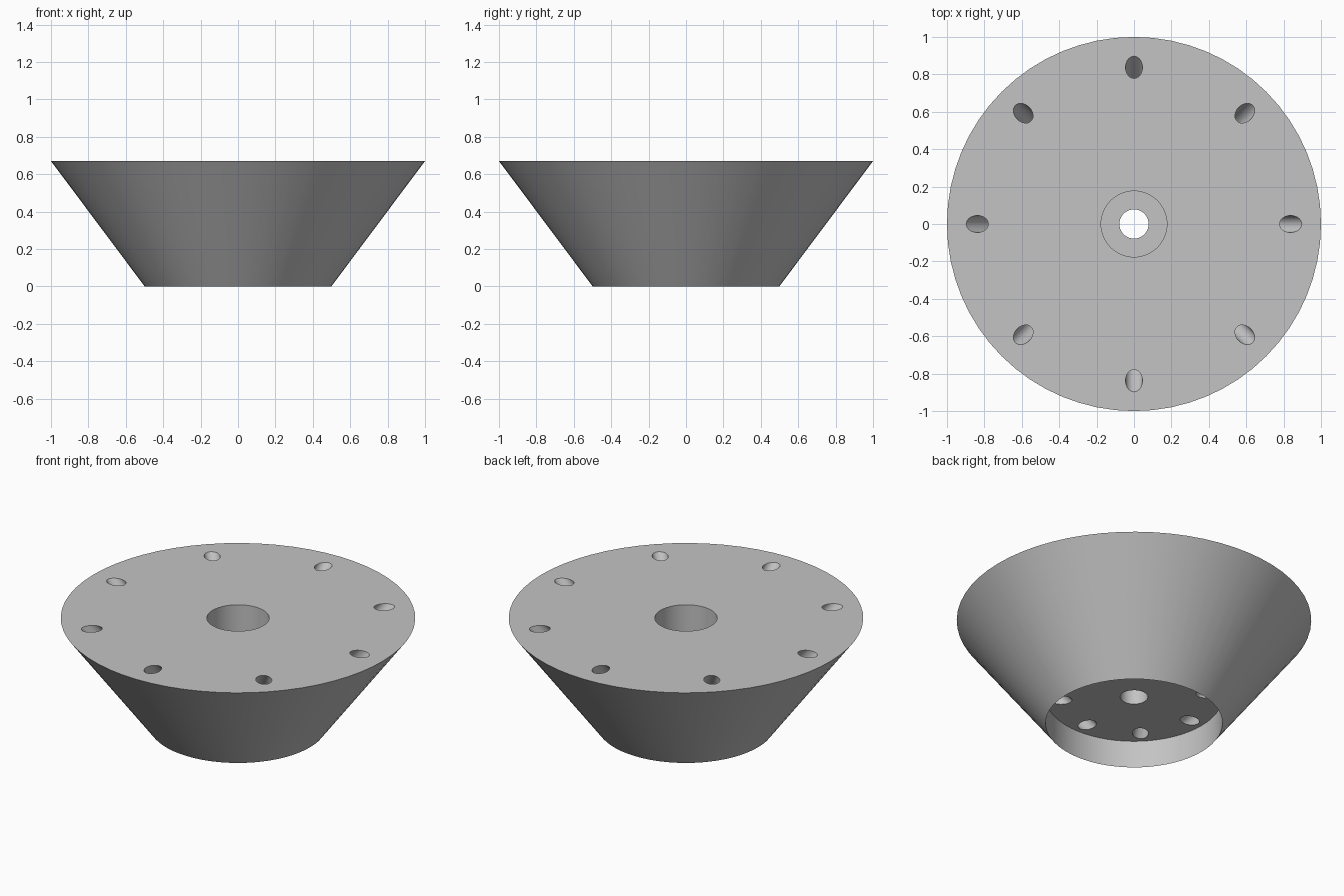
import bpy, bmesh, math
from mathutils import Matrix, Vector

SEGMENTS = 64

cube = bpy.data.objects.get("Cube")
if cube:
    bpy.data.objects.remove(cube, do_unlink=True)

grey = bpy.data.materials.new("plain grey")
grey.use_nodes = True
grey.diffuse_color = (0.55, 0.55, 0.55, 1)
grey.node_tree.nodes["Principled BSDF"].inputs["Base Color"].default_value = (0.55, 0.55, 0.55, 1)


def add_object(name, bm):
    bmesh.ops.recalc_face_normals(bm, faces=bm.faces)
    mesh = bpy.data.meshes.new(name)
    bm.to_mesh(mesh)
    bm.free()
    mesh.materials.append(grey)
    obj = bpy.data.objects.new(name, mesh)
    bpy.context.collection.objects.link(obj)
    return obj


def revolve(name, profile):
    """Turn a closed (radius, height) profile around the z axis."""
    bm = bmesh.new()
    verts = [bm.verts.new((r, 0, z)) for r, z in profile]
    edges = [bm.edges.new((v, verts[i - 1])) for i, v in enumerate(verts)]
    bmesh.ops.spin(bm, geom=verts + edges, cent=(0, 0, 0), axis=(0, 0, 1),
                   angle=math.tau, steps=SEGMENTS, use_merge=True)
    bmesh.ops.remove_doubles(bm, verts=bm.verts, dist=1e-4)
    return add_object(name, bm)


# Flared body with bottom recess, narrow bore and wide counterbore
TOP, CEILING, LEDGE = 0.67, 0.17, 0.33
body = revolve("flared_body", [
    (0.078, CEILING), (0.499, CEILING), (0.499, 0), (1, TOP),
    (0.176, TOP), (0.176, LEDGE), (0.078, LEDGE)])

# Ring of slanted drill holes, leaning outward towards the top
low, high = Vector((0.41, 0, CEILING)), Vector((0.838, 0, TOP))
lean = (high - low).to_track_quat('Z', 'Y').to_matrix().to_4x4()
middle = Matrix.Translation((low + high) / 2)
bm = bmesh.new()
for i in range(8):
    turn = Matrix.Rotation(i * math.tau / 8, 4, 'Z')
    bmesh.ops.create_cone(bm, cap_ends=True, segments=32, radius1=0.045,
                          radius2=0.045, depth=0.86, matrix=turn @ middle @ lean)
drills = add_object("hole_cutters", bm)
drills.hide_render = True

# Cut the holes and keep only the finished body
cut = body.modifiers.new("slanted_holes", 'BOOLEAN')
cut.operation = 'DIFFERENCE'
cut.solver = 'EXACT'
cut.object = drills
bpy.context.view_layer.objects.active = body
body.select_set(True)
bpy.ops.object.modifier_apply(modifier=cut.name)
bpy.data.objects.remove(drills, do_unlink=True)
bpy.ops.object.shade_smooth_by_angle(angle=math.radians(30))
